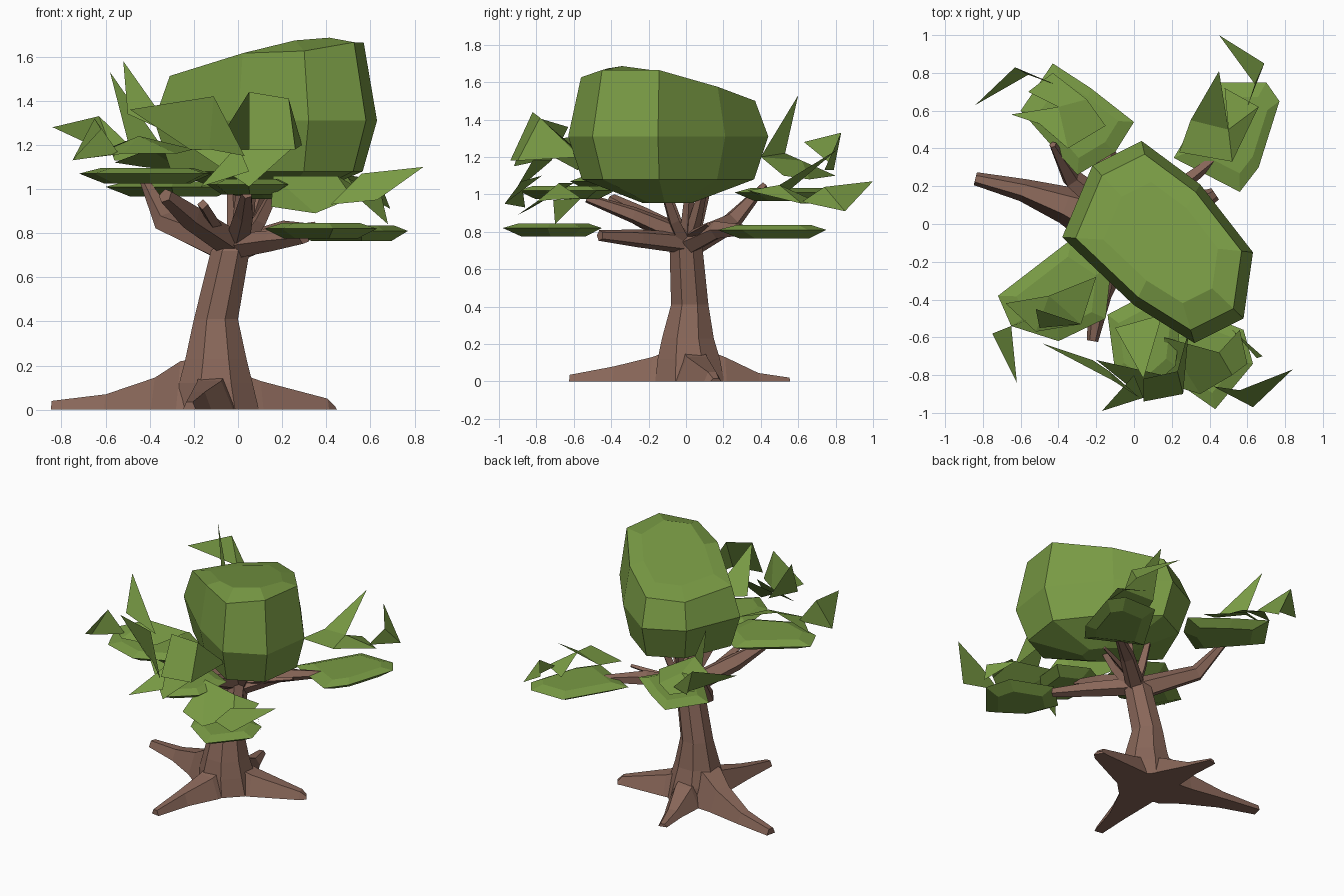
import bpy, bmesh, math
from mathutils import Vector


def material(name, rgb):
    m = bpy.data.materials.new(name)
    m.diffuse_color = (*rgb, 1)
    return m


BARK = material("bark brown", (0.25, 0.135, 0.10))
LEAF = material("leaf green", (0.19, 0.325, 0.058))


def finish(name, bm, mat, fix=True):
    if fix:
        bmesh.ops.recalc_face_normals(bm, faces=bm.faces)
    me = bpy.data.meshes.new(name)
    bm.to_mesh(me)
    bm.free()
    me.materials.append(mat)
    bpy.context.collection.objects.link(bpy.data.objects.new(name, me))


def loft(name, rings, mat):
    """Skin a list of equal-length rings and cap both ends."""
    bm = bmesh.new()
    vs = [[bm.verts.new(p) for p in r] for r in rings]
    n = len(vs[0])
    for a, b in zip(vs, vs[1:]):
        for i in range(n):
            j = (i + 1) % n
            bm.faces.new((a[i], a[j], b[j], b[i]))
    bm.faces.new(vs[0][::-1])
    bm.faces.new(vs[-1])
    finish(name, bm, mat)


def tube(name, path, sides=5):
    """Tapered branch; path points are (x, y, z, radius)."""
    pts = [Vector(p[:3]) for p in path]
    whole = (pts[-1] - pts[0]).normalized()
    ref = Vector((0, 1, 0)) if abs(whole.z) > 0.85 else Vector((0, 0, 1))
    rings = []
    for i, p in enumerate(pts):
        t = (pts[min(i + 1, len(pts) - 1)] - pts[max(i - 1, 0)]).normalized()
        s = t.cross(ref).normalized()
        u = s.cross(t)
        r = path[i][3]
        rings.append([p + r * (math.cos(a) * s + math.sin(a) * u)
                      for a in (math.tau * k / sides for k in range(sides))])
    loft(name, rings, BARK)


def root(name, path):
    """Ground-hugging root; path points are (x, y, half width, height)."""
    rings = []
    for i, (x, y, w, h) in enumerate(path):
        a, b = path[max(i - 1, 0)], path[min(i + 1, len(path) - 1)]
        d = Vector((b[0] - a[0], b[1] - a[1], 0)).normalized()
        s = Vector((-d.y, d.x, 0))
        c = Vector((x, y, 0))
        rings.append([c + s * (k * w) + Vector((0, 0, f * h))
                      for k, f in ((-1, 0), (-0.5, 1), (0.5, 1), (1, 0))])
    loft(name, rings, BARK)


def foliage(name, outline, levels):
    """Leaf mass: outline scaled about its centre at each (scale, height rule)."""
    cx = sum(p[0] for p in outline) / len(outline)
    cy = sum(p[1] for p in outline) / len(outline)
    rings = []
    for s, z in levels:
        ring = [(cx + (x - cx) * s, cy + (y - cy) * s) for x, y in outline]
        rings.append([(x, y, z(x, y) if callable(z) else z) for x, y in ring])
    loft(name, rings, LEAF)


def leaves(name, blades):
    """Loose flat leaf blades."""
    bm = bmesh.new()
    for b in blades:
        f = bm.faces.new([bm.verts.new(p) for p in b])
        f.normal_update()
        if f.normal.z < 0:
            f.normal_flip()
    finish(name, bm, LEAF, fix=False)


# Trunk: (x, y, z, radius) horizontal octagons
trunk = [(-0.09, 0.02, 0, 0.20), (-0.10, 0.015, 0.12, 0.18), (-0.10, 0.01, 0.23, 0.15),
         (-0.10, 0.02, 0.41, 0.108), (-0.035, 0.0, 0.72, 0.095), (0.0, 0.0, 0.80, 0.05)]
loft("trunk", [[(x + r * math.cos(a), y + r * math.sin(a), z)
                for a in (math.tau * (k + 0.5) / 8 for k in range(8))]
               for x, y, z, r in trunk], BARK)

# Roots
root("left_root", [(-0.10, 0.02, 0.13, 0.24), (-0.24, 0.05, 0.14, 0.22), (-0.36, 0.10, 0.10, 0.145),
                   (-0.59, 0.18, 0.06, 0.07), (-0.84, 0.24, 0.035, 0.04)])
root("right_root", [(-0.10, 0.02, 0.13, 0.2), (0.09, 0.06, 0.11, 0.13),
                    (0.40, 0.14, 0.045, 0.05), (0.43, 0.16, 0.035, 0.015)])
root("front_root", [(-0.10, 0.02, 0.13, 0.2), (-0.13, -0.17, 0.11, 0.13),
                    (-0.18, -0.38, 0.06, 0.08), (-0.22, -0.62, 0.03, 0.035)])
root("back_root", [(-0.10, 0.02, 0.13, 0.2), (-0.12, 0.20, 0.11, 0.13),
                   (-0.16, 0.38, 0.06, 0.045), (-0.20, 0.55, 0.03, 0.02)])

# Main branches
tube("back_right_branch", [(-0.02, 0, 0.73, 0.065), (0.2, 0.17, 0.81, 0.05), (0.42, 0.34, 0.81, 0.025)])
tube("back_left_branch", [(-0.04, 0, 0.73, 0.08), (-0.33, 0.24, 0.85, 0.055), (-0.43, 0.42, 1.05, 0.02)])
tube("front_left_branch", [(-0.02, 0, 0.75, 0.07), (-0.22, -0.25, 0.88, 0.06), (-0.33, -0.40, 0.97, 0.035)])
tube("front_branch", [(0.0, 0, 0.77, 0.06), (0.03, -0.28, 0.89, 0.045), (0.04, -0.53, 0.98, 0.025)])
tube("front_right_branch", [(-0.01, 0, 0.74, 0.06), (0.16, -0.25, 0.765, 0.05), (0.30, -0.46, 0.78, 0.03)])
# Thin forks rising into the crown
for i, (x, y) in enumerate([(0.07, 0.02), (0.2, -0.13), (-0.03, 0.12), (0.13, 0.1), (0.02, -0.12)]):
    tube(f"twig_{i + 1}", [(0, 0, 0.72, 0.045), (x * 0.5, y * 0.5, 0.86, 0.035), (x, y, 1.06, 0.02)], 4)
tube("side_twig_1", [(0.05, 0.03, 0.78, 0.03), (0.35, 0.12, 0.84, 0.012)], 4)
tube("side_twig_2", [(-0.08, -0.05, 0.80, 0.03), (-0.16, -0.4, 0.93, 0.025)], 4)


# Big crown with a tilted top that dips at its front edge
def crown_top(x, y):
    return min(1.69, 1.565 + 0.16 * (x - y), 1.69 + 0.35 * min(0, y + 0.42))


foliage("main_crown",
        [(-0.38, -0.07), (0.0, -0.43), (0.32, -0.63), (0.58, -0.50), (0.63, -0.15),
         (0.35, 0.21), (0.04, 0.44), (-0.22, 0.31)],
        [(0.25, 0.955), (0.86, 1.08), (1, 1.31), (0.87, lambda x, y: crown_top(x, y) - 0.015),
         (0.6, crown_top)])

# Outer leaf pads: name, middle height, outline
pads = [
    ("back_right", 0.81, [(0.21, 0.35), (0.56, 0.17), (0.66, 0.30), (0.77, 0.65), (0.70, 0.75), (0.45, 0.75)]),
    ("back_left", 1.01, [(-0.60, 0.60), (-0.30, 0.26), (-0.10, 0.38), (0.0, 0.54), (-0.23, 0.72), (-0.43, 0.85)]),
    ("front_left", 1.07, [(-0.72, -0.38), (-0.65, -0.54), (-0.40, -0.62), (-0.15, -0.50), (-0.12, -0.22), (-0.33, -0.08)]),
    ("front", 1.02, [(-0.14, -0.48), (-0.10, -0.78), (0.05, -0.90), (0.22, -0.75), (0.25, -0.48), (0.05, -0.38)]),
    ("front_right", 0.82, [(0.12, -0.62), (0.20, -0.82), (0.43, -0.98), (0.63, -0.74), (0.58, -0.56), (0.30, -0.45)]),
]
for name, z, outline in pads:
    foliage(name + "_leaf_pad", outline,
            [(0.65, z - 0.045), (1, z), (0.7, z + 0.025)])

# Loose pointed leaves and bent upper sheets above each pad
leaves("back_right_leaves", [
    [(0.45, 1.0, 1.07), (0.69, 0.85, 0.91), (0.64, 0.74, 1.04)],
    [(0.69, 0.85, 0.91), (0.64, 0.74, 1.04), (0.60, 0.62, 0.96)],
    [(0.45, 0.81, 1.24), (0.30, 0.55, 1.02), (0.50, 0.50, 1.05)],
    [(0.24, 0.38, 1.0), (0.52, 0.33, 1.02), (0.50, 0.50, 1.05), (0.30, 0.55, 1.02)],
    [(0.52, 0.33, 1.02), (0.66, 0.62, 0.95), (0.50, 0.50, 1.05)],
    [(0.66, 0.62, 0.95), (0.48, 0.72, 0.95), (0.50, 0.50, 1.05)]])
leaves("back_left_leaves", [
    [(-0.84, 0.63, 1.28), (-0.63, 0.83, 1.33), (-0.56, 0.79, 1.15)],
    [(-0.63, 0.83, 1.33), (-0.56, 0.79, 1.13), (-0.42, 0.74, 1.13)],
    [(-0.58, 0.60, 1.53), (-0.50, 0.53, 1.22), (-0.35, 0.40, 1.20)],
    [(-0.65, 0.58, 1.16), (-0.50, 0.53, 1.22), (-0.35, 0.40, 1.20), (-0.40, 0.62, 1.18)],
    [(-0.35, 0.40, 1.20), (-0.15, 0.52, 1.10), (-0.25, 0.66, 1.08), (-0.40, 0.62, 1.18)],
    [(-0.40, 0.62, 1.18), (-0.25, 0.66, 1.08), (-0.43, 0.80, 1.10), (-0.56, 0.70, 1.12)]])
leaves("front_left_leaves", [
    [(-0.62, -0.84, 1.27), (-0.75, -0.58, 1.13), (-0.65, -0.54, 1.32)],
    [(-0.75, -0.58, 1.13), (-0.65, -0.54, 1.32), (-0.54, -0.50, 1.16)],
    [(-0.52, -0.45, 1.58), (-0.50, -0.55, 1.34), (-0.28, -0.53, 1.24)],
    [(-0.68, -0.42, 1.14), (-0.52, -0.57, 1.16), (-0.45, -0.38, 1.24)],
    [(-0.52, -0.57, 1.16), (-0.28, -0.53, 1.16), (-0.45, -0.38, 1.24)],
    [(-0.28, -0.53, 1.16), (-0.20, -0.28, 1.18), (-0.45, -0.38, 1.24)]])
leaves("front_leaves", [
    [(0.05, -0.82, 1.44), (0.23, -0.78, 1.41), (0.26, -0.90, 1.18), (0.05, -0.94, 1.18)],
    [(0.23, -0.78, 1.41), (0.29, -0.56, 1.20), (0.26, -0.90, 1.18)],
    [(-0.20, -0.72, 1.18), (0.24, -0.82, 1.18), (0.05, -0.92, 1.01)],
    [(-0.17, -0.99, 1.01), (0.0, -0.80, 1.20), (0.05, -0.92, 1.08)],
    [(0.05, -0.82, 1.44), (-0.10, -0.55, 1.20), (0.15, -0.48, 1.15)],
    [(-0.49, -0.63, 1.36), (-0.11, -0.83, 1.42), (-0.13, -0.78, 1.18), (-0.22, -0.72, 1.18)],
    [(-0.11, -0.83, 1.42), (0.03, -0.92, 1.15), (-0.13, -0.78, 1.18)]])
leaves("front_right_leaves", [
    [(0.84, -0.77, 1.10), (0.56, -0.88, 1.07), (0.42, -0.86, 0.93), (0.63, -0.97, 0.95)],
    [(0.16, -0.60, 1.06), (0.45, -0.68, 1.06), (0.52, -0.80, 0.96), (0.35, -0.90, 0.89)],
    [(0.65, -0.71, 0.97), (0.68, -0.70, 0.84), (0.52, -0.56, 0.98)],
    [(0.16, -0.60, 1.06), (0.15, -0.84, 0.92), (0.35, -0.90, 0.89)],
    [(0.45, -0.68, 1.06), (0.56, -0.56, 0.98), (0.60, -0.74, 0.97), (0.52, -0.80, 0.96)]])
